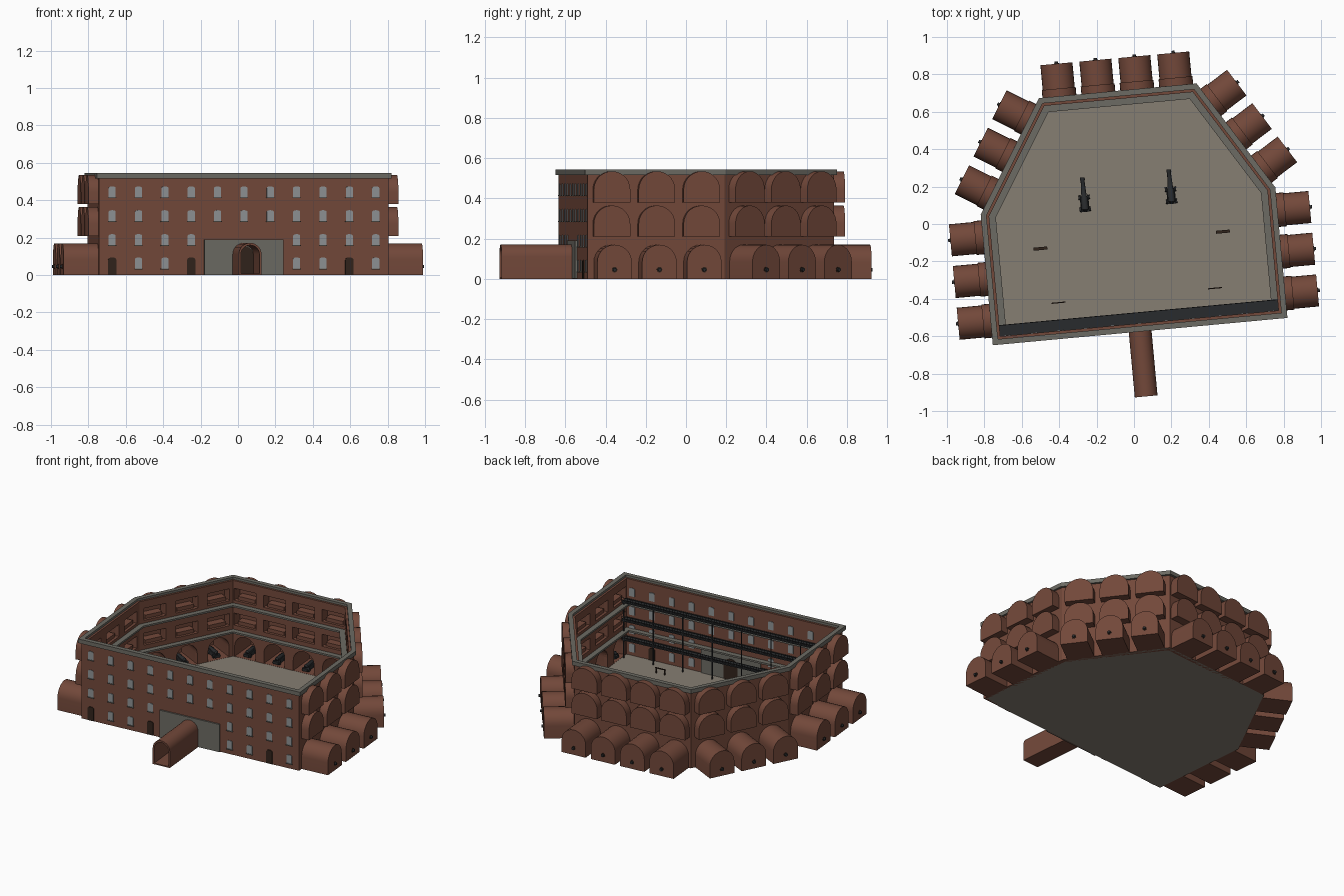
import bpy, bmesh, math
from mathutils import Matrix, Vector

if "Cube" in bpy.data.objects:
    bpy.data.objects.remove(bpy.data.objects["Cube"])

MATS = {"brick": (0.17, 0.065, 0.042), "stone": (0.15, 0.145, 0.125), "paving": (0.24, 0.21, 0.17),
        "iron": (0.022, 0.024, 0.026), "glass": (0.27, 0.29, 0.30), "wood": (0.03, 0.017, 0.011)}
mats = {}
for k, c in MATS.items():
    mats[k] = bpy.data.materials.new(k)
    mats[k].diffuse_color = (*c, 1)

parts = {}                       # part name -> (bmesh, material)
ROOT = Matrix.Rotation(math.radians(5.3), 4, 'Z') @ Matrix.Translation((-0.02, 0, 0))


def part(name, mat):
    return parts.setdefault(name, (bmesh.new(), mat))[0]


def skin(bm, loops, closed=False):
    """Join loops of points with quads; cap the ends unless closed."""
    rows = [[bm.verts.new(p) for p in l] for l in loops]
    n = len(rows[0])
    for a, b in list(zip(rows, rows[1:])) + ([(rows[-1], rows[0])] if closed else []):
        for i in range(n):
            j = (i + 1) % n
            bm.faces.new((a[i], a[j], b[j], b[i]))
    if not closed:
        bm.faces.new(rows[0])
        bm.faces.new(rows[-1])


def at(prof, y, M):
    return [M @ Vector((x, y, z)) for x, z in prof]


def arch(cx, w, z0, z1, rise=None, n=14):
    """Arched outline, flat bottom, round top."""
    r = w / 2
    rise = r if rise is None else rise
    return [(cx - r, z0), (cx + r, z0)] + [
        (cx + r * math.cos(math.pi * i / n), z1 - rise + rise * math.sin(math.pi * i / n)) for i in range(n + 1)]


def prism(bm, prof, y0, y1, M):
    skin(bm, [at(prof, y0, M), at(prof, y1, M)])


def box(bm, x0, x1, y0, y1, z0, z1, M):
    prism(bm, [(x0, z0), (x1, z0), (x1, z1), (x0, z1)], y0, y1, M)


def lathe(bm, prof, M, n=14):
    """Round body along y from (y, radius) pairs."""
    skin(bm, [[M @ Vector((r * math.cos(2 * math.pi * i / n), y, r * math.sin(2 * math.pi * i / n)))
               for i in range(n)] for y, r in prof])


def offset(poly, d):
    """Grow (+) or shrink (-) a convex counter-clockwise outline."""
    out, n = [], len(poly)
    for i in range(n):
        p, a, b = Vector(poly[i]), Vector(poly[i - 1]), Vector(poly[(i + 1) % n])
        e, f = (p - a).normalized(), (b - p).normalized()
        n1, n2 = Vector((e.y, -e.x)), Vector((f.y, -f.x))
        out.append(p + (n1 + n2) * d / (1 + n1.dot(n2)))
    return out


def ring(bm, outer, inner, z0, z1):
    lv = lambda p, z: [ROOT @ Vector((q[0], q[1], z)) for q in p]
    skin(bm, [lv(outer, z0), lv(outer, z1), lv(inner, z1), lv(inner, z0)], True)


# Plan outline: front, right, back right, back, back left, left
plan = [(-.777, -.55), (.777, -.55), (.777, .133), (.415, .715), (-.415, .715), (-.777, .133)]
T = 0.03
ring(part("outer_wall", "brick"), plan, offset(plan, -T), 0, .53)
ring(part("cornice", "stone"), offset(plan, .014), offset(plan, -.016), .517, .545)
skin(part("courtyard_floor", "paving"),
     [[ROOT @ Vector((p[0], p[1], z)) for p in offset(plan, -.002)] for z in (0, .012)])
for z in (.185, .365):           # ledges under the upper tiers
    ring(part("inner_ledges", "stone"), offset(plan, -T + .004), offset(plan, -T - .035), z, z + .012)


def vault(bm, cx, w, z0, z1, depth, M):
    """Hollow arched cell, open toward the courtyard."""
    o, i = arch(cx, w, z0, z1), arch(cx, w - .024, z0 + .012, z1 - .012)
    skin(bm, [at(i, -depth + .012, M), at(i, .004, M), at(o, .004, M), at(o, -depth, M)])


def cannon(cx, y0, length, z, r, M, muzzle_first=True):
    """Barrel pointing to -y on a wheeled carriage."""
    B = M @ Matrix.Translation((cx, y0, z))
    L = length
    lathe(part("cannon_barrels", "iron"), [(0, r * .8), (.012, r * .8), (.02, r * .65), (L * .55, r * .9),
          (L * .58, r * 1.1), (L * .93, r * 1.2), (L * .97, r * .5), (L, r * .5)], B)
    c = part("cannon_carriages", "iron")
    for s in (-1, 1):
        x = s * r * 1.25
        skin(c, [[B @ Vector((x + t, y, q)) for y, q in
                  ((L * .5, -z + .016), (L, -z + .016), (L, -r), (L * .62, r * .4), (L * .5, r * .4))]
                 for t in (-.003, .003)])
        for y in (.58, .92):
            W = B @ Matrix.Translation((x + s * .006, L * y, -z + .024)) @ Matrix.Rotation(math.pi / 2, 4, 'Z')
            lathe(c, [(-.004, .012), (.004, .012)], W, 12)
    box(c, -r * 1.25, r * 1.25, L * .55, L, -z + .018, -r, B)


# Casemates on five sides: arched ground cells and two shallow upper tiers
cut = bmesh.new()
for k in range(1, 6):
    a, b = Vector(plan[k]), Vector(plan[(k + 1) % 6])
    d, m = (b - a).normalized(), (a + b) / 2
    M = ROOT @ Matrix.Translation((m.x, m.y, 0)) @ Matrix.Rotation(math.atan2(d.y, d.x), 4, 'Z')
    n, step = (4, .209) if k == 3 else (3, .224)
    for j in range(n):
        cx = (j - (n - 1) / 2) * step
        vault(part("ground_vaults", "brick"), cx, .172, 0, .17, .188, M)
        prism(cut, arch(cx, .148, .013, .158), -.02, .06, M)
        cannon(cx, -.2, .215, .046, .011, M)
        lathe(part("gun_ports", "wood"), [(-.19, .014), (-.186, .014)],
              M @ Matrix.Translation((cx, 0, .046)))
        for z in (.21, .38):
            vault(part("upper_vaults", "brick"), cx, .182, z, z + .155, .055, M)
            box(cut, cx - .078, cx + .078, -.02, .06, z + .016, z + .098, M)
            box(part("niche_sills", "brick"), cx - .06, cx + .06, -.04, .012, z + .012, z + .04, M)

# Front wall: windows and doors through the wall, grey gate surround, entry tunnel
F = ROOT @ Matrix.Translation((0, plan[0][1], 0))
for c in range(11):
    x = (c - 5) * .1415
    for r, z in enumerate((.065, .19, .318, .445)):
        if r < 2 and 4 <= c <= 6:
            continue
        if r == 0 and c in (0, 3, 9):
            prism(part("side_doors", "wood"), arch(x, .044, .002, .095, .014, 8), -.005, T + .005, F)
        else:
            prism(part("windows", "glass"), arch(x, .038, z - .029, z + .029, .008, 6), -.004, T + .004, F)
            box(part("window_sills", "stone"), x - .022, x + .022, -.008, 0, z - .034, z - .029, F)
box(part("gate_surround", "stone"), -.213, .213, -.01, T + .008, .001, .19, F)
prism(part("gate", "wood"), arch(0, .1, .003, .155), -.014, T + .012, F)
o, i = arch(0, .122, 0, .172), arch(0, .1, .008, .16)
skin(part("entry_tunnel", "brick"), [at(o, -.008, F), at(o, -.362, F), at(i, -.362, F), at(i, -.008, F)], True)

# Iron galleries behind the front wall
g = part("galleries", "iron")
for z in (.132, .262, .388):
    box(g, -.75, .75, T, T + .06, z, z + .008, F)
    for h in (.016, .032):
        box(g, -.75, .75, T + .056, T + .06, z + h, z + h + .003, F)
    for j in range(76):
        x = -.75 + j * .02
        box(g, x - .0012, x + .0012, T + .057, T + .059, z + .008, z + .033, F)
for j in range(8):
    x = -.735 + j * .21
    box(part("gallery_posts", "iron"), x - .003, x + .003, T + .054, T + .06, .012, .39, F)

# Courtyard: two big guns, two benches and two thin bars
for s in (-1, 1):
    cannon(s * .232, .1, .185, .062, .016, ROOT @ Matrix.Rotation(math.pi, 4, 'Z') @ Matrix.Translation((0, -.385, 0)))
    bench = part("benches", "wood")
    x = s * .49
    box(bench, x - .037, x + .037, -.081, -.065, .032, .04, ROOT)
    for e in (-.03, .03):
        box(bench, x + e - .004, x + e + .004, -.079, -.067, .012, .032, ROOT)
    x = s * .42
    rail = part("hitching_rails", "wood")
    box(rail, x - .037, x + .037, -.373, -.367, .045, .051, ROOT)
    for e in (-.03, .03):
        box(rail, x + e - .003, x + e + .003, -.373, -.367, .012, .046, ROOT)


def make(name, bm, mat=None):
    bmesh.ops.recalc_face_normals(bm, faces=bm.faces)
    me = bpy.data.meshes.new(name)
    bm.to_mesh(me)
    bm.free()
    ob = bpy.data.objects.new(name, me)
    bpy.context.collection.objects.link(ob)
    if mat:
        me.materials.append(mats[mat])
    return ob


objs = {n: make(n, bm, mat) for n, (bm, mat) in parts.items()}

# Cut the casemate openings in the wall
cutter = make("opening_cutter", cut)
cutter.hide_render = True
wall = objs["outer_wall"]
mod = wall.modifiers.new("openings", 'BOOLEAN')
mod.object, mod.solver = cutter, 'EXACT'
bpy.context.view_layer.objects.active = wall
wall.select_set(True)
bpy.ops.object.modifier_apply(modifier=mod.name)
bpy.data.objects.remove(cutter)

# Centre the model, smooth the round parts
pts = [v.co for ob in objs.values() for v in ob.data.vertices]
mid = [(min(p[a] for p in pts) + max(p[a] for p in pts)) / 2 for a in (0, 1)]
for ob in objs.values():
    ob.data.transform(Matrix.Translation((-mid[0], -mid[1], 0)))
    ob.select_set(ob.name in ("ground_vaults", "upper_vaults", "entry_tunnel", "cannon_barrels"))
bpy.context.view_layer.objects.active = objs["ground_vaults"]
bpy.ops.object.shade_smooth_by_angle(angle=math.radians(30))

for m in bpy.data.materials:
    if m.users and not m.is_grease_pencil:
        m.use_nodes = True
        m.node_tree.nodes["Principled BSDF"].inputs["Base Color"].default_value = m.diffuse_color
